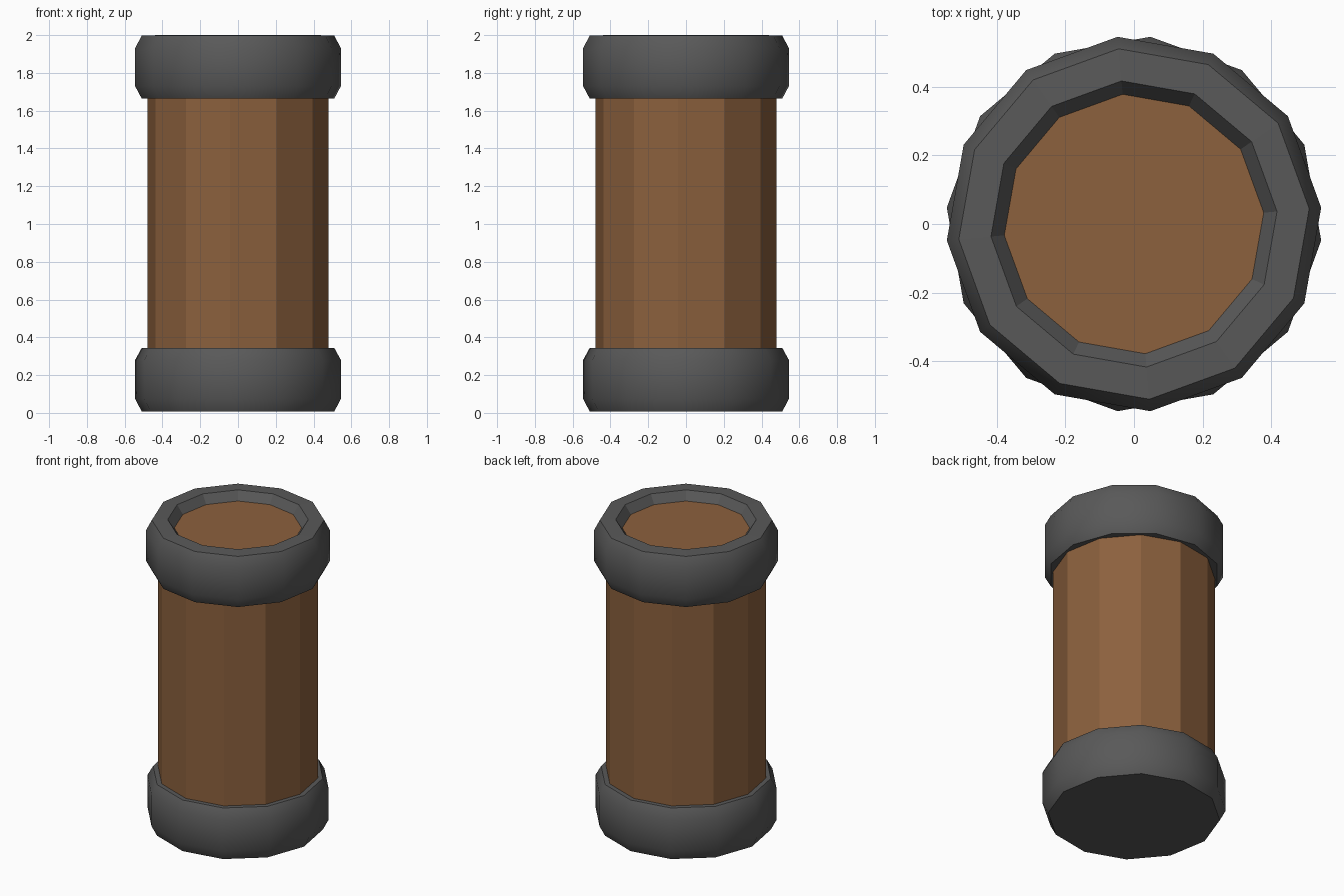
import bpy, bmesh, math

if "Cube" in bpy.data.objects:
    bpy.data.objects.remove(bpy.data.objects["Cube"])

SIDES = 12


def material(name, rgb):
    m = bpy.data.materials.new(name)
    m.diffuse_color = (*rgb, 1)
    m.use_nodes = True
    m.node_tree.nodes["Principled BSDF"].inputs["Base Color"].default_value = m.diffuse_color
    return m


brown = material("warm brown", (0.262, 0.119, 0.047))
grey = material("dark grey", (0.100, 0.100, 0.100))


def lathe(name, profile, offset_deg, mat, smooth_rows=(), cap_start=False, cap_end=False, closed=False):
    """Revolve (radius, z) points into a 12-sided solid."""
    bm = bmesh.new()
    rows = []
    for r, z in profile:
        row = []
        for i in range(SIDES):
            a = math.radians(offset_deg) + 2 * math.pi * i / SIDES
            row.append(bm.verts.new((r * math.cos(a), r * math.sin(a), z)))
        rows.append(row)
    count = len(rows) if closed else len(rows) - 1
    for k in range(count):
        a, b = rows[k], rows[(k + 1) % len(rows)]
        for i in range(SIDES):
            j = (i + 1) % SIDES
            bm.faces.new((a[i], a[j], b[j], b[i])).smooth = k in smooth_rows
    if cap_start:
        bm.faces.new(rows[0][::-1])
    if cap_end:
        bm.faces.new(rows[-1])
    bmesh.ops.recalc_face_normals(bm, faces=bm.faces)
    # keep the rims crisp where flat faces meet the rounded band
    for e in bm.edges:
        if len(e.link_faces) == 2 and e.calc_face_angle() > math.radians(40):
            e.smooth = False
    me = bpy.data.meshes.new(name)
    bm.to_mesh(me)
    bm.free()
    me.materials.append(mat)
    ob = bpy.data.objects.new(name, me)
    bpy.context.collection.objects.link(ob)
    return ob


# Faceted brown barrel, its top showing inside the upper collar
lathe("barrel", [(0.482, 0.1), (0.482, 1.9), (0.44, 1.945)], -5, brown,
      cap_start=True, cap_end=True)

# Upper collar: open ring with bevelled outer band and sloped inner lip
lathe("top_collar",
      [(0.46, 1.665), (0.512, 1.665), (0.547, 1.73), (0.547, 1.93),
       (0.512, 1.997), (0.418, 2.0), (0.372, 1.935)],
      5, grey, smooth_rows=(1, 2, 3), closed=True)

# Lower collar: same band, closed underneath
lathe("bottom_collar",
      [(0.512, 0.008), (0.547, 0.075), (0.547, 0.28), (0.512, 0.343), (0.46, 0.343)],
      -5, grey, smooth_rows=(0, 1, 2), cap_start=True, cap_end=True)
